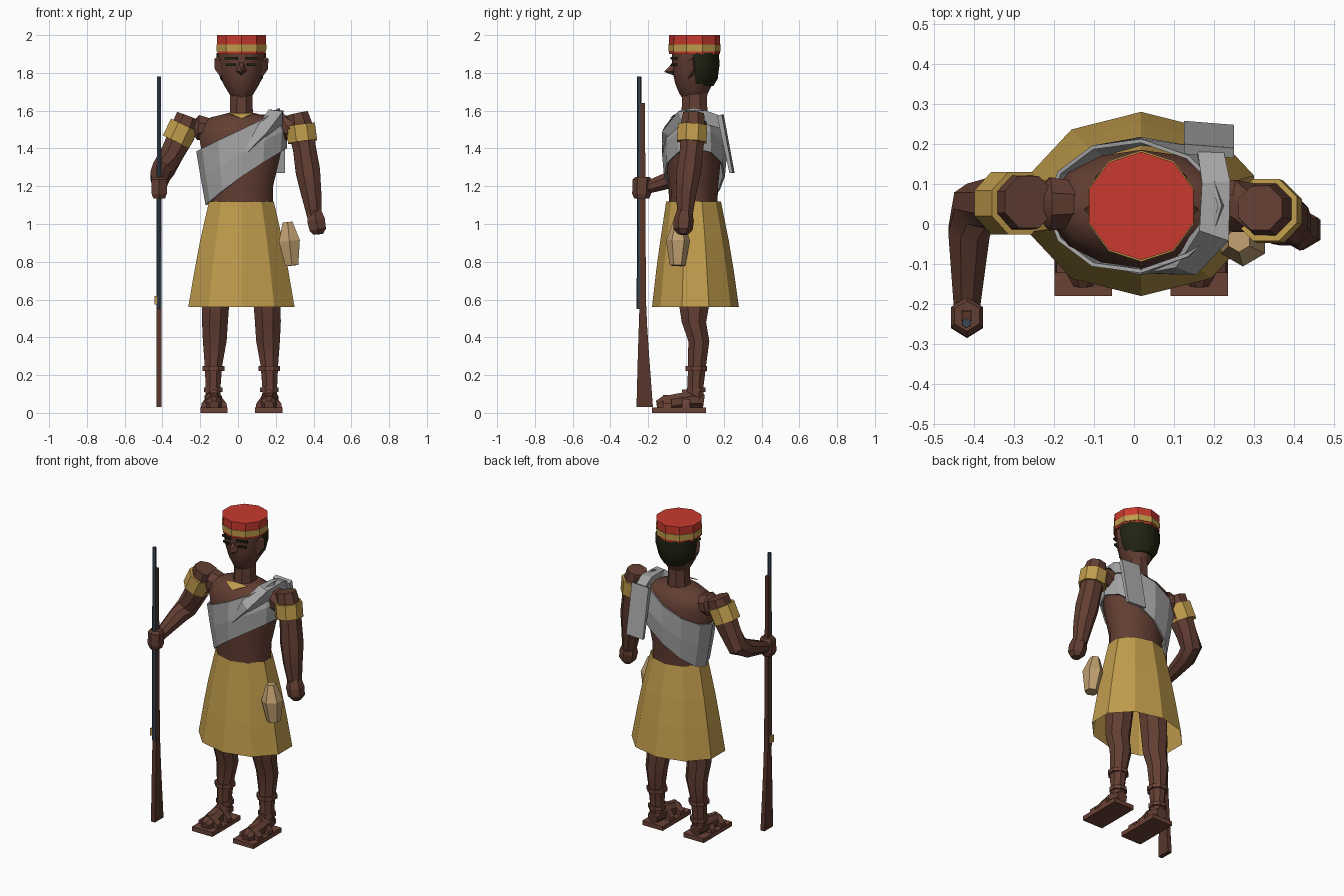
import bpy, bmesh, math
from mathutils import Vector, Matrix

if "Cube" in bpy.data.objects:
    bpy.data.objects.remove(bpy.data.objects["Cube"])

CX, CY = 0.018, 0.045  # body axis


def material(name, srgb):
    m = bpy.data.materials.new(name)
    lin = [((c / 255 + 0.055) / 1.055) ** 2.4 for c in srgb]
    m.diffuse_color = (*lin, 1)
    m.use_nodes = True
    m.node_tree.nodes["Principled BSDF"].inputs["Base Color"].default_value = m.diffuse_color
    return m


SKIN = material("brown_skin", (98, 62, 50))
LEATHER = material("brown_leather", (106, 66, 53))
WOOD = material("dark_wood", (88, 54, 43))
GOLD = material("gold_cloth", (192, 156, 76))
RED = material("red_felt", (200, 58, 46))
GREY = material("pale_grey_cloth", (166, 166, 166))
HAIR = material("black_hair", (32, 36, 18))
TAN = material("tan_hide", (192, 160, 112))
STEEL = material("blue_steel", (58, 69, 82))


def make(name, bm, mat, smooth=False):
    bmesh.ops.recalc_face_normals(bm, faces=bm.faces)
    me = bpy.data.meshes.new(name)
    bm.to_mesh(me)
    bm.free()
    me.materials.append(mat)
    if smooth:
        me.shade_smooth()
        me.set_sharp_from_angle(angle=math.radians(35))
    ob = bpy.data.objects.new(name, me)
    bpy.context.collection.objects.link(ob)
    return ob


def skin_rings(rings, closed=True):
    """Bridge successive point rings into a tube, optionally capped."""
    bm = bmesh.new()
    vs = [[bm.verts.new(p) for p in r] for r in rings]
    n = len(vs[0])
    for a, b in zip(vs, vs[1:]):
        for i in range(n):
            j = (i + 1) % n
            bm.faces.new((a[i], a[j], b[j], b[i]))
    if closed:
        bm.faces.new(vs[0])
        bm.faces.new(vs[-1])
    return bm


def loft_bm(rings, n=10, phase=math.pi / 2, closed=True):
    """Horizontal elliptical rings given as (z, x, y, rx, ry)."""
    pts = []
    for z, x, y, rx, ry in rings:
        ang = [phase + 2 * math.pi * i / n for i in range(n)]
        pts.append([(x + rx * math.cos(a), y + ry * math.sin(a), z) for a in ang])
    return skin_rings(pts, closed)


def body(rows):
    """Rings on the body axis from (z, rx, y_front, y_back)."""
    return [(z, CX, (f + b) / 2, rx, (b - f) / 2) for z, rx, f, b in rows]


def limb(name, path, mat, n=8, smooth=True):
    """Tube along a path of (x, y, z, radius)."""
    P = [Vector(p[:3]) for p in path]
    rings = []
    for i, p in enumerate(P):
        t = (P[min(i + 1, len(P) - 1)] - P[max(i - 1, 0)]).normalized()
        v = t.cross(Vector((1, 0, 0))).normalized()
        u = v.cross(t)
        r = path[i][3]
        rings.append([p + r * (u * math.cos(a) + v * math.sin(a))
                      for a in [2 * math.pi * (k + 0.5) / n for k in range(n)]])
    return make(name, skin_rings(rings), mat, smooth)


def box(name, lo, hi, mat, rot=None):
    bm = bmesh.new()
    bmesh.ops.create_cube(bm, size=1)
    lo, hi = Vector(lo), Vector(hi)
    m = Matrix.Translation((lo + hi) / 2) @ (rot or Matrix()) @ Matrix.Diagonal((*(hi - lo), 1))
    bmesh.ops.transform(bm, matrix=m, verts=bm.verts)
    return make(name, bm, mat)


def hull(name, pts, mat):
    bm = bmesh.new()
    for p in pts:
        bm.verts.new(p)
    bmesh.ops.convex_hull(bm, input=bm.verts)
    return make(name, bm, mat)


# Hat with gold band
make("hat", loft_bm(body([(1.90, .134, -.089, .179), (2.0, .137, -.09, .18)])), RED)
make("hat_band", loft_bm(body([(1.913, .138, -.093, .183), (1.95, .139, -.094, .184)])), GOLD)

# Head, neck and face
make("head", loft_bm(body([(1.66, .045, -.015, .1), (1.69, .065, -.035, .115), (1.74, .095, -.056, .14),
     (1.81, .118, -.072, .163), (1.905, .125, -.075, .168)]), 12), SKIN, True)
make("neck", loft_bm(body([(1.56, .07, -.035, .125), (1.62, .064, -.028, .118), (1.74, .064, -.025, .118)]), 8,
     math.pi / 8), SKIN, True)
hull("nose", [(CX - .012, -.07, 1.855), (CX + .012, -.07, 1.855), (CX - .03, -.062, 1.81),
     (CX + .03, -.062, 1.81), (CX, -.06, 1.785), (CX, -.116, 1.805)], SKIN)
for s, side in ((-1, "right"), (1, "left")):
    turn = Matrix.Rotation(s * 0.32, 4, 'Z')
    for part, z, w in (("brow", 1.878, .034), ("eye", 1.843, .024)):
        x = CX + s * .055
        box(f"{side}_{part}", (x - w, -.071, z - .006), (x + w, -.055, z + .006), HAIR, turn)
    x = CX + s * .125
    hull(f"{side}_ear", [(x - s * .02, .0, 1.86), (x + s * .018, .035, 1.875), (x - s * .01, .05, 1.89),
         (x + s * .016, .04, 1.82), (x - s * .02, .01, 1.77), (x - s * .02, .06, 1.79)], SKIN)

# Hair on the back of the head
bm = loft_bm(body([(1.73, .085, -.05, .145), (1.77, .112, -.05, .168), (1.84, .13, -.05, .177),
                   (1.905, .131, -.05, .175)]), 12)
bmesh.ops.bisect_plane(bm, geom=bm.verts[:] + bm.edges[:] + bm.faces[:], plane_co=(0, .045, 1.8),
                       plane_no=(0, 1, .1), clear_inner=True)
make("hair", bm, HAIR, True)

# Torso
make("torso", loft_bm(body([(1.08, .17, -.09, .165), (1.2, .172, -.092, .17), (1.35, .208, -.11, .185),
     (1.47, .232, -.11, .185), (1.53, .215, -.085, .17), (1.565, .165, -.055, .145),
     (1.585, .08, -.035, .125)]), 14), SKIN, True)
# Collar necklace with a front point
hull("necklace", [(CX - .08, -.04, 1.588), (CX + .08, -.04, 1.588), (CX - .04, -.068, 1.576),
     (CX + .04, -.068, 1.576), (CX, -.085, 1.558), (CX, -.03, 1.588)], GOLD)

# Flared open kilt
make("kilt", loft_bm(body([(1.12, .18, -.105, .185), (.92, .228, -.135, .225), (.76, .26, -.157, .252),
     (.56, .296, -.18, .28)]), 10, closed=False), GOLD)

# Sash: slanted ring round the torso
PROFILE = ((1.08, .186, .142), (1.35, .235, .172), (1.48, .25, .175), (1.56, .235, .145), (1.64, .185, .105))


def radii(z):
    for a, b in zip(PROFILE, PROFILE[1:]):
        if z <= b[0]:
            t = max(0, (z - a[0]) / (b[0] - a[0]))
            return [a[k] + t * (b[k] - a[k]) for k in (1, 2)]
    return PROFILE[-1][1:]


rows = []
for t in (0, .5, 1):
    ring = []
    for i in range(12):
        a = math.pi / 2 + 2 * math.pi * i / 12
        c, s = math.cos(a), math.sin(a)
        z = (1 - t) * (1.25 + .15 * c) + t * (1.5 + .115 * c)
        rx, ry = radii(z)
        ring.append((CX + rx * c, CY + ry * s, z))
    rows.append(ring)
sash = make("sash", skin_rings(rows, False), GREY)
sash.modifiers.new("thickness", 'SOLIDIFY').thickness = 0.01
limb("sash_fold", [(.04, -.115, 1.38, .012), (.13, -.09, 1.49, .045), (.2, -.015, 1.565, .055),
     (.205, .1, 1.565, .05), (.19, .18, 1.54, .045)], GREY, 4, False)
hull("sash_tail", [(x, y + (x - .12) * -.08, z) for x in (.125, .25)
     for y, z in ((.175, 1.57), (.2, 1.58), (.24, 1.27), (.258, 1.27))], GREY)

# Legs, anklets and sandals
for s, side in ((-1, "right"), (1, "left")):
    def X(d):
        return CX + s * d
    make(f"{side}_leg", loft_bm([(.75, X(.12), .045, .085, .088), (.56, X(.137), .043, .077, .084),
         (.48, X(.14), .042, .074, .07), (.38, X(.141), .068, .068, .06), (.25, X(.148), .058, .05, .052),
         (.13, X(.15), .05, .042, .045), (.07, X(.15), .05, .044, .05)], 8, math.pi / 8), SKIN, True)
    for k, (z, r) in enumerate(((.235, .062), (.122, .053))):
        make(f"{side}_anklet_{k}", loft_bm([(z - .012, X(.148), .055, r, r), (z + .012, X(.148), .055, r, r)], 8,
             math.pi / 8), LEATHER)
    limb(f"{side}_foot", [(X(.15), .095, .062, .036), (X(.15), .04, .07, .05), (X(.147), -.05, .058, .047),
         (X(.145), -.12, .045, .045), (X(.145), -.155, .04, .026)], SKIN)
    box(f"{side}_sole", (X(.145) - .072, -.18, 0), (X(.145) + .072, .105, .028), LEATHER)
    for k, (y, h) in enumerate(((-.1, .095), (.0, .125))):
        hull(f"{side}_strap_{k}", [(X(.145) + dx, y + dy, z) for dy in (-.022, .022)
             for dx, z in ((-.07, .025), (-.066, .05), (-.01, h), (.01, h), (.066, .05), (.07, .025))], LEATHER)

# Right arm, bent forward to the gun
limb("right_shoulder", [(-.14, .05, 1.5, .06), (-.21, .05, 1.51, .072), (-.27, .05, 1.51, .068)], SKIN)
limb("right_arm", [(-.262, .055, 1.57, .07), (-.3, .052, 1.47, .076), (-.35, .052, 1.37, .066),
     (-.395, .045, 1.29, .064), (-.412, -.02, 1.255, .056), (-.417, -.2, 1.195, .036)], SKIN)
limb("right_arm_band", [(-.285, .052, 1.525, .084), (-.328, .052, 1.435, .084)], GOLD, 8, False)
make("right_hand", loft_bm([(1.135, -.417, -.235, .036, .04), (1.16, -.417, -.235, .046, .05),
     (1.235, -.417, -.232, .046, .05), (1.25, -.417, -.23, .036, .038)], 6), SKIN)

# Left arm, hanging
limb("left_shoulder", [(.17, .05, 1.5, .06), (.25, .045, 1.51, .07), (.3, .04, 1.51, .065)], SKIN)
limb("left_arm", [(.315, .04, 1.585, .06), (.333, .035, 1.5, .074), (.352, .03, 1.4, .066),
     (.37, .015, 1.28, .07), (.388, .0, 1.16, .058), (.405, -.005, 1.04, .042)], SKIN)
limb("left_arm_band", [(.33, .035, 1.525, .084), (.342, .03, 1.435, .084)], GOLD, 8, False)
limb("left_hand", [(.405, -.008, 1.07, .04), (.413, -.012, 1.02, .054), (.423, -.015, .97, .05),
     (.425, -.015, .945, .028)], SKIN, 6, False)

# Belt pouch
limb("pouch", [(.262, -.04, 1.01, .03), (.272, -.042, .91, .064), (.285, -.045, .78, .04)], TAN, 6, False)

# Long gun
limb("gun_barrel", [(-.418, -.247, 1.78, .012), (-.418, -.247, .55, .014)], STEEL, 6, False)
Q = math.sqrt(2)
make("gun_stock", loft_bm([(z, -.418, (f + b) / 2, w * Q, (b - f) / 2 * Q) for z, f, b, w in (
     (1.64, -.24, -.217, .011), (.6, -.245, -.212, .014), (.45, -.25, -.205, .014),
     (.3, -.255, -.195, .014), (.03, -.262, -.175, .014))], 4, math.pi / 4), WOOD)
box("gun_lock", (-.442, -.255, .575), (-.425, -.225, .62), GOLD)
